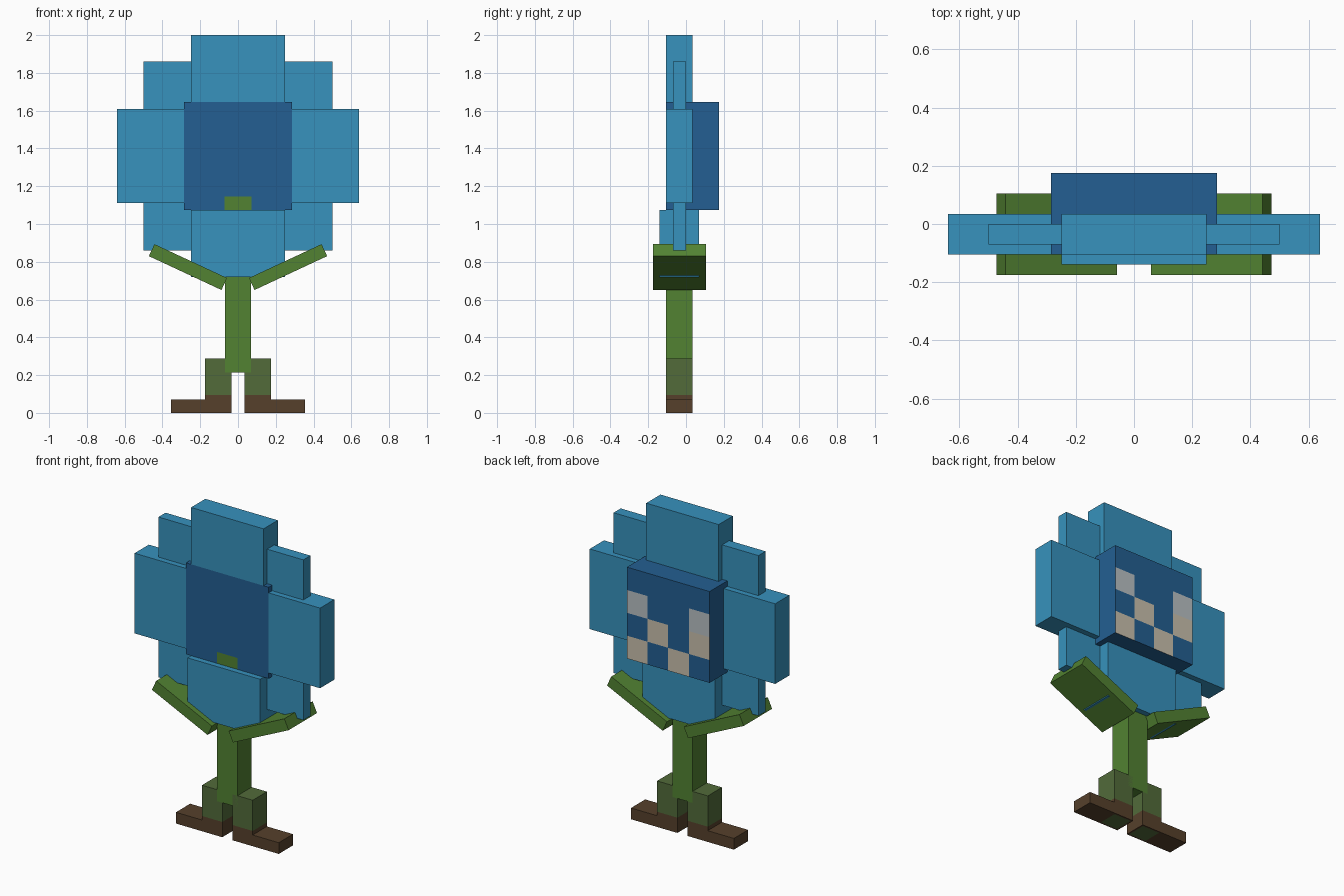
import bpy, bmesh, math
from mathutils import Matrix, Vector

cube = bpy.data.objects.get("Cube")
if cube:
    bpy.data.objects.remove(cube, do_unlink=True)


def material(name, hex_code):
    """Flat material from an sRGB hex colour."""
    srgb = [int(hex_code[i:i + 2], 16) / 255 for i in (0, 2, 4)]
    linear = [c / 12.92 if c < 0.04 else ((c + 0.055) / 1.055) ** 2.4 for c in srgb]
    mat = bpy.data.materials.new(name)
    mat.use_nodes = True
    mat.diffuse_color = (*linear, 1)
    mat.node_tree.nodes["Principled BSDF"].inputs["Base Color"].default_value = (*linear, 1)
    return mat


petal_blue = material("petal blue", "3792BD")
face_blue = material("face blue", "235F92")
leaf_green = material("leaf green", "528232")
leg_green = material("leg green", "526B3A")
boot_brown = material("boot brown", "56402B")
eye_grey = material("eye grey", "B9C0C4")
mouth_beige = material("mouth beige", "C9C0AD")


def box_mesh(x, y, z):
    """Box between the given pairs of limits."""
    bm = bmesh.new()
    bmesh.ops.create_cube(bm, size=1)
    spans = (x, y, z)
    for v in bm.verts:
        v.co = Vector([(s[0] + s[1]) / 2 + c * (s[1] - s[0]) for s, c in zip(spans, v.co)])
    return bm


def finish(bm, name, *mats):
    bmesh.ops.recalc_face_normals(bm, faces=bm.faces)
    mesh = bpy.data.meshes.new(name)
    bm.to_mesh(mesh)
    bm.free()
    for m in mats:
        mesh.materials.append(m)
    obj = bpy.data.objects.new(name, mesh)
    bpy.context.collection.objects.link(obj)
    return obj


def box(name, mat, x, y, z):
    return finish(box_mesh(x, y, z), name, mat)


def cut(bm, axis, value):
    normal = [0, 0, 0]
    normal[axis] = 1
    co = [0, 0, 0]
    co[axis] = value
    bmesh.ops.bisect_plane(bm, geom=bm.verts[:] + bm.edges[:] + bm.faces[:],
                           plane_co=co, plane_no=normal)


def sides(side, a, b):
    return sorted((side * a, side * b))


# Head with a cut grid: eyes and zigzag mouth on the back, green mark in front
HALF, LOW, HIGH = 0.285, 1.075, 1.645
cell = HALF / 2
head = box_mesh((-HALF, HALF), (-0.105, 0.175), (LOW, HIGH))
for i in (1, 2, 3):
    cut(head, 0, -HALF + i * cell)
    cut(head, 2, LOW + i * cell)
for x in (-cell / 2, cell / 2):
    cut(head, 0, x)
cut(head, 2, LOW + cell / 2)
for f in head.faces:
    c = f.calc_center_median()
    col, row = int((HALF - c.x) / cell), int((HIGH - c.z) / cell)
    if f.normal.y > 0.9:
        if row == 1 and col in (0, 3):
            f.material_index = 1
        elif row == (3 if col % 2 == 0 else 2):
            f.material_index = 2
    elif f.normal.y < -0.9 and abs(c.x) < cell / 2 and c.z < LOW + cell / 2:
        f.material_index = 3
finish(head, "head", face_blue, eye_grey, mouth_beige, leaf_green)

# Petals
DEPTH = (-0.105, 0.035)
box("corner_petals", petal_blue, (-0.5, 0.5), (-0.07, 0), (0.86, 1.86))
box("top_petal", petal_blue, (-0.25, 0.25), DEPTH, (HIGH, 2))
box("bottom_petal", petal_blue, (-0.25, 0.25), (-0.14, 0.07), (0.72, LOW))

# Stem
box("stem", leaf_green, (-0.07, 0.07), DEPTH, (0.215, 0.72))

for side, label in ((1, "left"), (-1, "right")):
    box(label + "_petal", petal_blue, sides(side, HALF, 0.64), DEPTH, (1.11, 1.61))

    # Sloping leaf
    leaf = box_mesh((-0.212, 0.212), (-0.175, 0.105), (-0.035, 0.035))
    bmesh.ops.transform(leaf, verts=leaf.verts, matrix=Matrix.Translation((side * 0.265, 0, 0.772))
                        @ Matrix.Rotation(-side * math.radians(25), 4, "Y"))
    finish(leaf, label + "_leaf", leaf_green)

    # Leg with a brown cuff and a green patch under the sole
    leg = box_mesh(sides(side, 0.035, 0.175), DEPTH, (0, 0.287))
    cut(leg, 2, 0.095)
    for f in leg.faces:
        f.material_index = int(f.calc_center_median().z < 0.095)
    sole = [f for f in leg.faces if f.normal.z < -0.9]
    bmesh.ops.inset_region(leg, faces=sole, thickness=0.015)
    sole[0].material_index = 0
    finish(leg, label + "_leg", leg_green, boot_brown)

    # Foot pointing outwards
    box(label + "_foot", boot_brown, sides(side, 0.175, 0.355), DEPTH, (0, 0.07))
